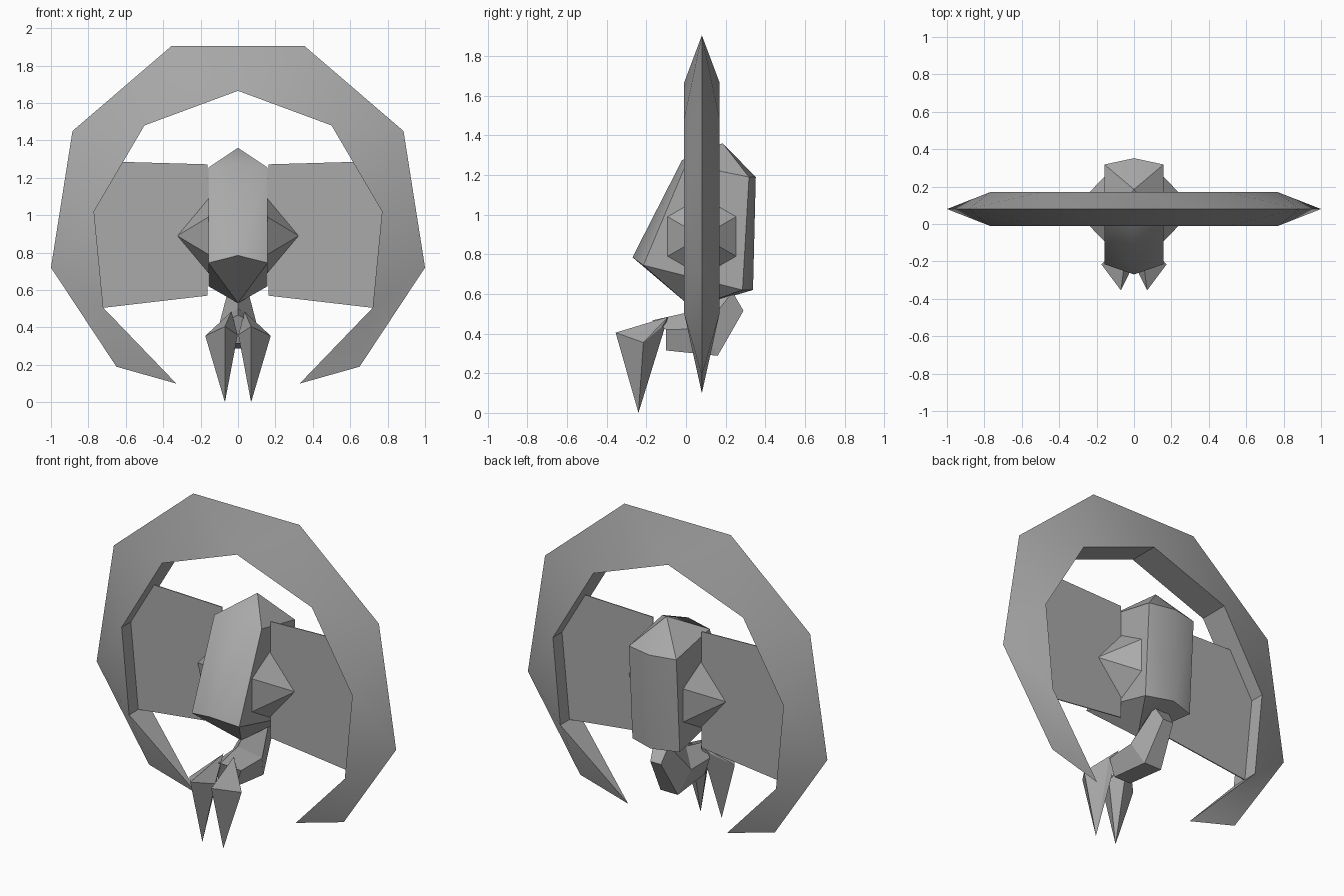
import bpy, bmesh, math

if "Cube" in bpy.data.objects:
    bpy.data.objects.remove(bpy.data.objects["Cube"])

grey = bpy.data.materials.new("plain_grey")
grey.diffuse_color = (0.4, 0.4, 0.4, 1)
grey.use_nodes = True
grey.node_tree.nodes["Principled BSDF"].inputs["Base Color"].default_value = grey.diffuse_color


def finish(name, bm, angle=None):
    bmesh.ops.remove_doubles(bm, verts=bm.verts, dist=0.0005)
    bmesh.ops.recalc_face_normals(bm, faces=bm.faces)
    me = bpy.data.meshes.new(name)
    bm.to_mesh(me)
    bm.free()
    me.materials.append(grey)
    ob = bpy.data.objects.new(name, me)
    bpy.context.collection.objects.link(ob)
    if angle:
        bpy.ops.object.select_all(action='DESELECT')
        ob.select_set(True)
        bpy.context.view_layer.objects.active = ob
        bpy.ops.object.shade_smooth_by_angle(angle=math.radians(angle))
    return ob


def face(bm, *pts):
    # skip repeated points so that strips may taper to a tip
    pts = [p for i, p in enumerate(pts) if p not in pts[:i]]
    if len(pts) > 2:
        bm.faces.new([bm.verts.new(p) for p in pts])


def hull(name, pts, angle=None):
    bm = bmesh.new()
    for p in pts:
        bm.verts.new(p)
    bmesh.ops.convex_hull(bm, input=bm.verts)
    return finish(name, bm, angle)


MID = 0.08       # depth of the ring's centre plane
HALF = 0.09      # half depth of the ring's inner wall

# Open ring: sharp outer rim, flat inner wall, tapering to two tips
outer = [(0.355, 1.905), (0.885, 1.45), (1.0, 0.72), (0.65, 0.19), (0.33, 0.10)]
inner = [(0, 1.665), (0.50, 1.48), (0.77, 1.02), (0.72, 0.505), (0.33, 0.10)]
bm = bmesh.new()
for s in (-1, 1):
    o = [(s * x, MID, z) for x, z in outer]
    f = [(s * x, MID - HALF, z) for x, z in inner[:-1]] + [o[-1]]
    b = [(s * x, MID + HALF, z) for x, z in inner[:-1]] + [o[-1]]
    for i in range(4):
        face(bm, o[i], o[i + 1], f[i + 1], f[i])
        face(bm, o[i], o[i + 1], b[i + 1], b[i])
        face(bm, f[i], f[i + 1], b[i + 1], b[i])
for y in (MID - HALF, MID + HALF):
    face(bm, (-0.355, MID, 1.905), (0.355, MID, 1.905), (0, y, 1.665))
finish("ring", bm, 35)

# Thin wing panels between body and ring
for s, side in ((-1, "left"), (1, "right")):
    bm = bmesh.new()
    edge = [(0.162, 1.272), (0.617, 1.285), (0.77, 1.02), (0.72, 0.505), (0.162, 0.57)]
    for y in (MID - 0.003, MID + 0.003):
        face(bm, *[(s * x, y, z) for x, z in edge])
    for (x0, z0), (x1, z1) in zip(edge, edge[1:] + edge[:1]):
        face(bm, *[(s * x, y, z) for x, y, z in (
            (x0, MID - 0.003, z0), (x1, MID - 0.003, z1),
            (x1, MID + 0.003, z1), (x0, MID + 0.003, z0))])
    finish(side + "_panel", bm)

# Body: ridged front and back, flat sides, pointed top and bottom
W = 0.158
body = [(0, 0.185, 1.36), (0, 0.03, 0.53)]
for yc, ys, zc, zs in ((-0.02, 0.0, 1.275, 1.255), (-0.27, -0.215, 0.785, 0.745),
                       (0.352, 0.318, 1.19, 1.19), (0.338, 0.285, 0.62, 0.62)):
    body += [(0, yc, zc), (W, ys, zs), (-W, ys, zs)]
hull("body", body, 40)

# Six-sided side spikes
for s, side in ((-1, "left"), (1, "right")):
    base = [(s * 0.155, MID + 0.203 * math.sin(k * math.pi / 3),
             0.89 + 0.203 * math.cos(k * math.pi / 3)) for k in range(6)]
    hull(side + "_spike", base + [(s * 0.325, MID, 0.89)])

# Bent five-sided neck: each section is top, side and bottom points
bm = bmesh.new()
sections = []
for top, side, low in (
        ((0, 0.14, 0.64), (0.05, 0.235, 0.61), (0.035, 0.29, 0.515)),
        ((0, 0.0, 0.505), (0.098, 0.09, 0.425), (0.058, 0.16, 0.288)),
        ((0, -0.17, 0.467), (0.09, -0.10, 0.42), (0.056, -0.10, 0.315))):
    mirror = lambda p: (-p[0], p[1], p[2])
    sections.append([top, side, low, mirror(low), mirror(side)])
for a, b in zip(sections, sections[1:]):
    for i in range(5):
        j = (i + 1) % 5
        face(bm, a[i], a[j], b[j], b[i])
face(bm, *sections[0])
face(bm, *sections[-1])
finish("neck", bm)

# Pair of pointed claws
for s, side in ((-1, "left"), (1, "right")):
    pts = [(0.07, -0.355, 0.405), (0.175, -0.215, 0.355), (0.002, -0.215, 0.36),
           (0.035, -0.09, 0.485), (0.075, -0.12, 0.435), (0.07, -0.24, 0.0)]
    hull(side + "_claw", [(s * x, y, z) for x, y, z in pts])
